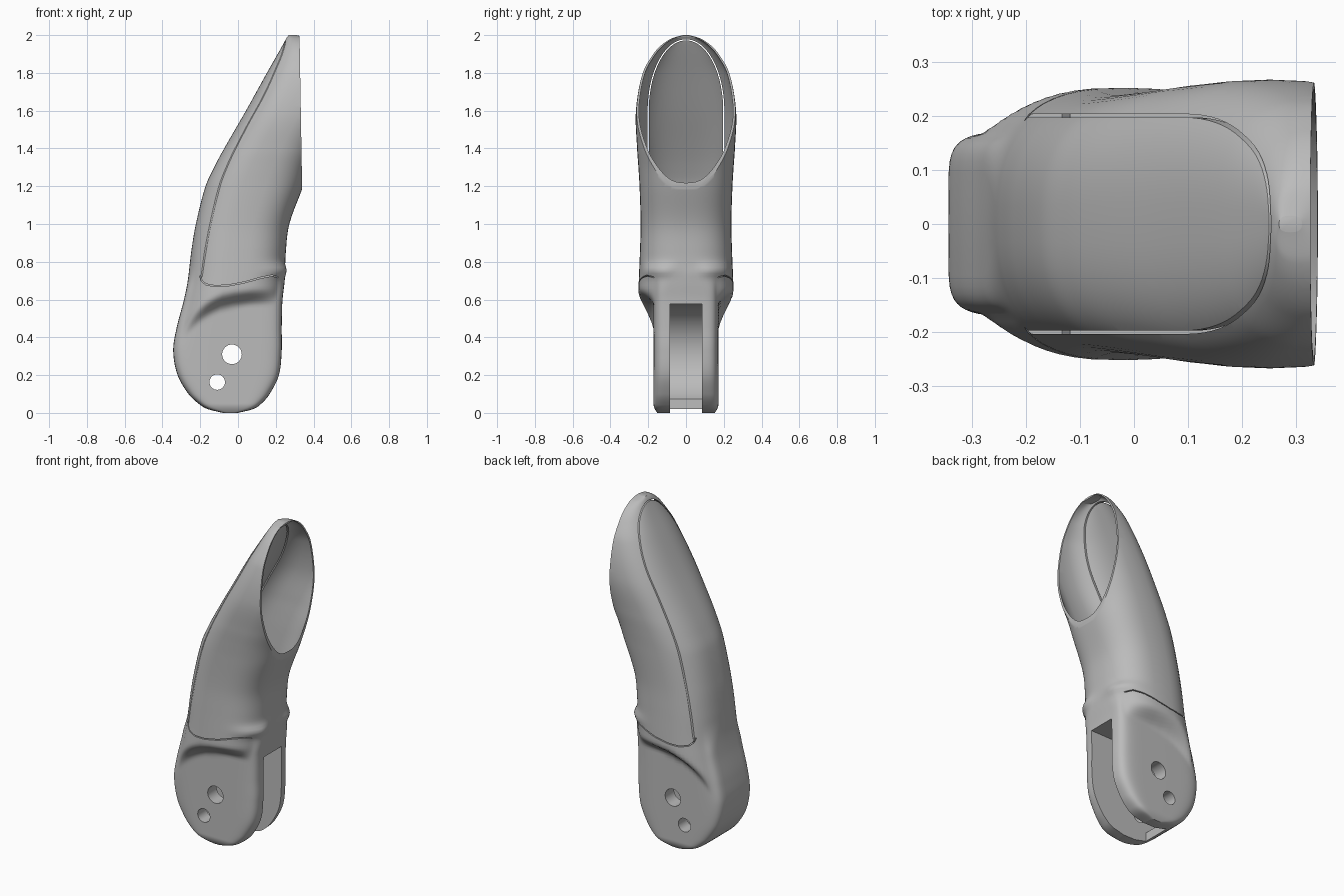
import bpy, bmesh
from math import sin, cos, pi, exp, copysign, radians
from mathutils import Vector

if "Cube" in bpy.data.objects:
    bpy.data.objects.remove(bpy.data.objects["Cube"])

grey = bpy.data.materials.new("plain grey")
grey.use_nodes = True
GREY = (0.5, 0.5, 0.5, 1)
grey.diffuse_color = GREY
grey.node_tree.nodes["Principled BSDF"].inputs["Base Color"].default_value = GREY

# Side profile: height, back x, front x, half width
PROFILE = [
    (0, -.08, .0, .25), (.02, -.16, .08, .25), (.05, -.21, .125, .25),
    (.1, -.262, .168, .25), (.2, -.32, .217, .25), (.33, -.343, .232, .25),
    (.45, -.325, .232, .25), (.6, -.286, .236, .253), (.7, -.266, .247, .25),
    (.85, -.248, .253, .244), (1, -.223, .272, .24), (1.2, -.172, .345, .246),
    (1.3, -.127, .378, .252), (1.4, -.073, .42, .259), (1.6, .042, .5, .265),
    (1.8, .153, .52, .229), (1.9, .21, .48, .174), (1.95, .238, .42, .127),
    (1.985, .257, .36, .07), (2, .268, .31, .015)]


def smooth(a, b, v):
    t = min(1, max(0, (v - a) / (b - a)))
    return t * t * (3 - 2 * t)


def slope(i, k):
    a, b = PROFILE[max(i - 1, 0)], PROFILE[min(i + 1, len(PROFILE) - 1)]
    return (b[k] - a[k]) / (b[0] - a[0])


def section(z):
    """Smoothly interpolated back, front and half width at a height."""
    i = max(j for j in range(len(PROFILE) - 1) if PROFILE[j][0] <= z or j == 0)
    p, q = PROFILE[i], PROFILE[i + 1]
    h = q[0] - p[0]
    t = min(1, max(0, (z - p[0]) / h))
    return [p[k] * (1 + 2 * t) * (1 - t) ** 2 + q[k] * t * t * (3 - 2 * t)
            + h * slope(i, k) * t * (1 - t) ** 2
            + h * slope(i + 1, k) * t * t * (t - 1) for k in (1, 2, 3)]


def ring(z, inset=0, count=72):
    """One horizontal outline; flat cheeks low down, rounded higher up."""
    back, front, width = section(z)
    back, front, width = back + inset * 1.2, front - inset, width - inset
    mid, rx = (back + front) / 2, (front - back) / 2
    cheek = .172 - .02 * max(0, 1 - z / .05) ** 2
    points = []
    for i in range(count):
        a = 2 * pi * i / count
        u = copysign(abs(cos(a)) ** .6, cos(a))
        if i % (count // 2) == 0:
            u = round(u)
        x = mid + rx * u
        low = cheek * max(0, 1 - abs(u) ** 7) ** (1 / 7)
        high = width * max(0, 1 - abs(u) ** 2.6) ** (1 / 2.6)
        crease = .62 - .2 * max(0, (.2 - x) / .5) ** 3.5
        y = low + smooth(crease - .05, crease + .04, z) * max(0, high - low)
        y += (high - y) * smooth(.62, .8, z)
        # swollen collar above each prong
        g = exp(-((z - .755) / .032) ** 2) * smooth(.3, .9, u) * smooth(.02, .12, y)
        x, y = x + .018 * g * u, y + .01 * g
        points.append((x, y if sin(a) >= 0 else -y, z))
    return points


def solid(name, rings):
    """Closed solid bridged through equal rings of points."""
    bm = bmesh.new()
    rows = [[bm.verts.new(p) for p in r] for r in rings]
    n = len(rows[0])
    for a, b in zip(rows, rows[1:]):
        for i in range(n):
            j = (i + 1) % n
            bm.faces.new((a[i], a[j], b[j], b[i]))
    bm.faces.new(rows[0][::-1])
    bm.faces.new(rows[-1])
    bmesh.ops.recalc_face_normals(bm, faces=bm.faces)
    mesh = bpy.data.meshes.new(name)
    bm.to_mesh(mesh)
    bm.free()
    mesh.materials.append(grey)
    ob = bpy.data.objects.new(name, mesh)
    bpy.context.collection.objects.link(ob)
    return ob


def prism(name, outline, half):
    """Side outline (x, z) extruded across y."""
    return solid(name, [[(x, y, z) for x, z in outline] for y in (-half, half)])


def arc(cx, cz, r, start, end, steps):
    angles = [radians(start + (end - start) * i / steps) for i in range(steps + 1)]
    return [(cx + r * cos(a), cz + r * sin(a)) for a in angles]


def ribbon(name, path, place, half=.003):
    """Thin wall following a flat path; place gives its near and far points."""
    rings = []
    for i, p in enumerate(path):
        d = Vector(path[min(i + 1, len(path) - 1)]) - Vector(path[max(i - 1, 0)])
        n = Vector((-d.y, d.x)).normalized() * half
        l, r = Vector(p) + n, Vector(p) - n
        near_l, far_l = place(l)
        near_r, far_r = place(r)
        rings.append([near_l, far_l, far_r, near_r])
    return solid(name, rings)


# Outer finger body, denser rings at the ends
STEPS = 190
body = solid("finger_body", [ring(1 - cos(pi * i / STEPS)) for i in range(STEPS + 1)])

# Fingertip cavity and its upright oval opening
FLOOR, TOP = .85, 1.985
cutters = [solid("tip_cavity", [ring(FLOOR + (TOP - FLOOR) * sin(pi / 2 * i / 70), .012)
                                for i in range(71)])]
cutters.append(prism("tip_opening", [(.341, 1.1), (.324, 2.1), (1, 2.1), (1, 1.1)], .6))

# Slot between the prongs, with a round back
slot = [(.5, .58)] + arc(-.04, .31, .265, 88, 243, 28) + [(-.16, -.1), (.5, -.1)]
cutters.append(prism("prong_slot", slot, .086))

# Pin holes
for name, x, z, r in (("main_pin_hole", -.032, .31, .052), ("small_pin_hole", -.11, .163, .041)):
    cutters.append(prism(name, arc(x, z, r, 0, 348.75, 31), .5))

# Seam around the back strip
top_arc = arc(0, 0, 1, 0, 180, 40)
strip = [(.2, .72 + .88 * i / 14) for i in range(14)]
strip += [(.2 * y, 1.6 + .375 * z) for y, z in top_arc]
strip += [(-y, z) for y, z in strip[13::-1]]


def back_place(p):
    return (-.6, p.x, p.y), (section(p.y)[0] + .13, p.x, p.y)


cutters.append(ribbon("back_seam", strip, back_place))

# Lower edge of the outer skin on both sides
hem = [(-.2, .725), (-.193, .7), (-.17, .68), (-.12, .671), (-.05, .675), (.03, .69),
       (.12, .715), (.18, .727), (.212, .718), (.228, .69), (.232, .62)]
for side, name in ((1, "left_hem"), (-1, "right_hem")):
    cutters.append(ribbon(name, hem, lambda p, s=side: ((p.x, s * .17, p.y), (p.x, s * .4, p.y))))

# Cut everything, then drop the cutters
for c in cutters:
    c.hide_render = True
    m = body.modifiers.new(c.name, 'BOOLEAN')
    m.operation, m.solver, m.object = 'DIFFERENCE', 'EXACT', c
graph = bpy.context.evaluated_depsgraph_get()
final = bpy.data.meshes.new_from_object(body.evaluated_get(graph))
body.modifiers.clear()
body.data = final
for c in cutters:
    bpy.data.objects.remove(c)

for ob in bpy.context.selected_objects:
    ob.select_set(False)
body.select_set(True)
bpy.context.view_layer.objects.active = body
bpy.ops.object.shade_smooth_by_angle(angle=radians(35))
